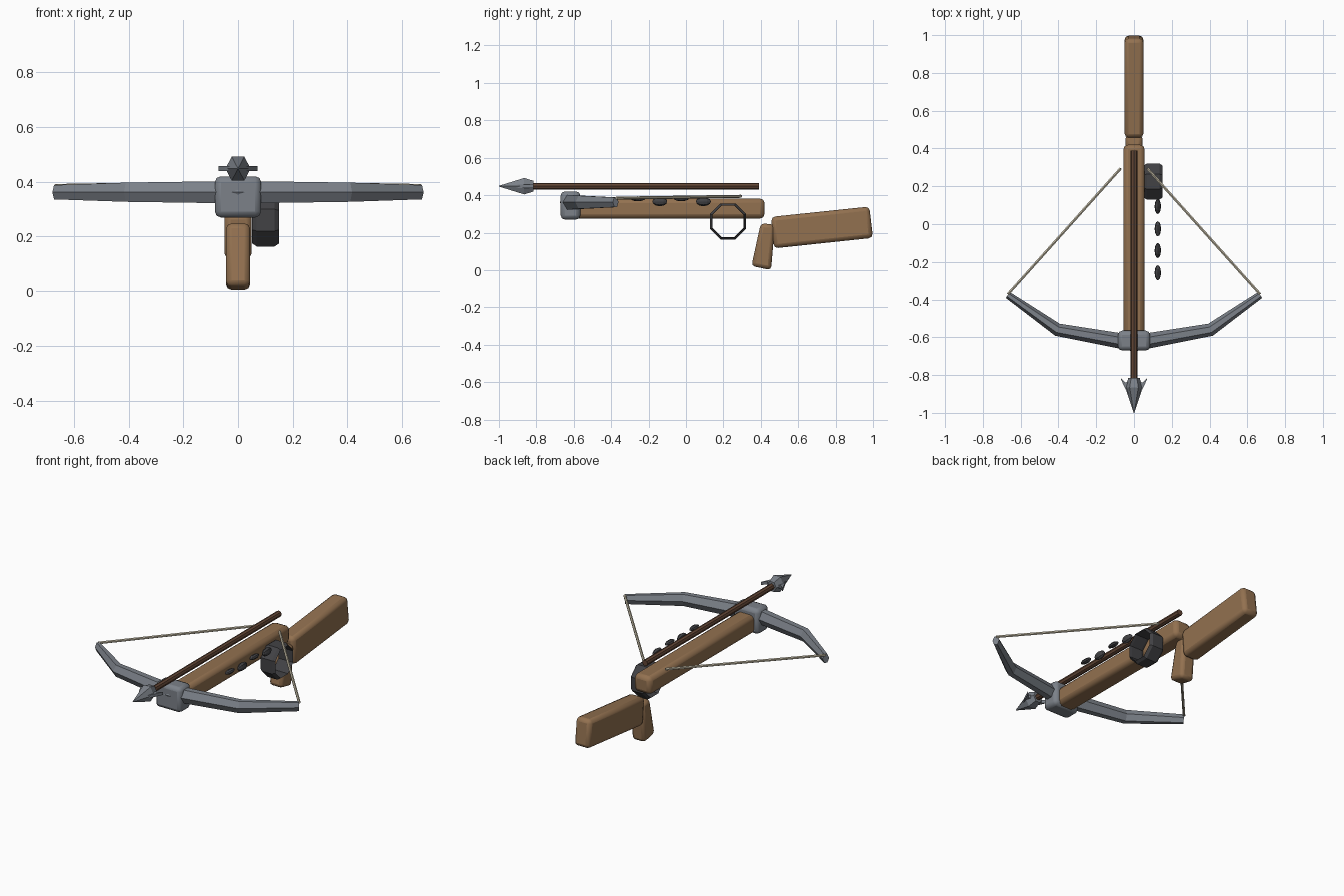
import bpy, bmesh, math
from mathutils import Vector, Matrix

if "Cube" in bpy.data.objects:
    bpy.data.objects.remove(bpy.data.objects["Cube"])


def mat(name, rgb):
    m = bpy.data.materials.new(name)
    m.diffuse_color = (*rgb, 1)
    m.use_nodes = True
    m.node_tree.nodes["Principled BSDF"].inputs["Base Color"].default_value = m.diffuse_color
    return m


WOOD = mat("wood", (0.29, 0.165, 0.08))
DARK_WOOD = mat("dark_wood", (0.12, 0.06, 0.035))
STEEL = mat("steel", (0.2, 0.22, 0.25))
IRON = mat("iron", (0.055, 0.055, 0.06))
CORD = mat("cord", (0.55, 0.5, 0.38))


def finish(name, bm, material, bevel=0, smooth=True):
    bmesh.ops.recalc_face_normals(bm, faces=bm.faces)
    me = bpy.data.meshes.new(name)
    bm.to_mesh(me)
    bm.free()
    me.materials.append(material)
    ob = bpy.data.objects.new(name, me)
    bpy.context.collection.objects.link(ob)
    if bevel:
        b = ob.modifiers.new("bevel", 'BEVEL')
        b.width, b.segments = bevel, 2
    if smooth:
        bpy.ops.object.select_all(action='DESELECT')
        ob.select_set(True)
        bpy.context.view_layer.objects.active = ob
        bpy.ops.object.shade_smooth_by_angle(angle=math.radians(30))
    return ob


def loft(name, rings, material, closed=False, bevel=0, smooth=False):
    """Skin a list of equal-length point rings; cap the ends unless closed."""
    bm = bmesh.new()
    vs = [[bm.verts.new(p) for p in r] for r in rings]
    n, m = len(rings[0]), len(rings)
    for i in range(m if closed else m - 1):
        a, b = vs[i], vs[(i + 1) % m]
        for j in range(n):
            k = (j + 1) % n
            bm.faces.new((a[j], a[k], b[k], b[j]))
    if not closed:
        bm.faces.new(vs[0])
        bm.faces.new(vs[-1])
    return finish(name, bm, material, bevel, smooth)


def side_prism(name, profile, half, material, bevel):
    """Extrude a (y, z) side profile across x."""
    return loft(name, [[(x, y, z) for y, z in profile] for x in (-half, half)],
                material, bevel=bevel, smooth=True)


def rod(name, a, b, r, sides, material):
    a, b = Vector(a), Vector(b)
    bm = bmesh.new()
    bmesh.ops.create_cone(bm, cap_ends=True, segments=sides, radius1=r, radius2=r,
                          depth=(b - a).length,
                          matrix=Matrix.Translation((a + b) / 2) @
                          (b - a).to_track_quat('Z', 'Y').to_matrix().to_4x4())
    return finish(name, bm, material)


# Wooden body
side_prism("tiller", [(-0.64, 0.275), (0.42, 0.275), (0.42, 0.382), (-0.64, 0.382)],
           0.056, WOOD, 0.024)
side_prism("butt", [(0.47, 0.116), (1.0, 0.172), (0.98, 0.339), (0.455, 0.284)],
           0.05, WOOD, 0.022)
side_prism("grip", [(0.35, 0.022), (0.455, 0.0), (0.475, 0.243), (0.4, 0.25)],
           0.044, WOOD, 0.02)

# Steel nose block holding the bow
side_prism("nose_block", [(-0.67, 0.27), (-0.565, 0.27), (-0.565, 0.42), (-0.67, 0.42)],
           0.085, STEEL, 0.022)

# Bow limbs: tapered hexagonal section along a bent path
path = [(0, -0.632, 0.043, 0.041), (0.405, -0.56, 0.034, 0.035), (0.668, -0.376, 0.019, 0.026)]
path = [(-x, y, w, h) for x, y, w, h in path[:0:-1]] + path
rings = []
for i, (x, y, w, h) in enumerate(path):
    p, q = path[max(i - 1, 0)], path[min(i + 1, len(path) - 1)]
    t = Vector((q[0] - p[0], q[1] - p[1])).normalized()
    side = Vector((-t.y, t.x))
    rings.append([(x + side.x * w * c, y + side.y * w * c, 0.362 + h * s)
                  for c, s in ((1, 0), (.45, 1), (-.45, 1), (-1, 0), (-.45, -1), (.45, -1))])
loft("bow_limbs", rings, STEEL)

# Bowstring halves
for s, label in ((-1, "left"), (1, "right")):
    rod("string_" + label, (s * 0.668, -0.372, 0.384), (s * 0.07, 0.295, 0.394), 0.008, 6, CORD)

# Bolt shaft
rod("bolt_shaft", (0, -0.83, 0.448), (0, 0.39, 0.448), 0.018, 8, DARK_WOOD)

# Bolt head: hexagonal double taper
loft("bolt_head", [[(r * math.cos(j * math.pi / 3), y, 0.448 + 1.1 * r * math.sin(j * math.pi / 3))
                    for j in range(6)]
                   for y, r in ((-1.0, 0.002), (-0.865, 0.046), (-0.815, 0.03))], STEEL)

# Barbs on both sides of the head
for s, label in ((-1, "left"), (1, "right")):
    outline = [(0.015, -0.93), (0.05, -0.865), (0.072, -0.815), (0.045, -0.84), (0.02, -0.83)]
    loft("barb_" + label, [[(s * x, y, z) for x, y in outline] for z in (0.439, 0.457)], STEEL)

# Octagonal crank drum: thin open tube along x
section = [(0.052, 0.092), (0.068, 0.104), (0.134, 0.104), (0.15, 0.092), (0.134, 0.09), (0.068, 0.09)]
loft("crank_drum", [[(x, 0.225 + r * math.cos(a), 0.26 + r * math.sin(a)) for x, r in section]
                    for a in [(k + 0.5) * math.pi / 4 for k in range(8)]], IRON, closed=True)

# Row of links, alternately turned
for i, y in enumerate((0.093, -0.025, -0.14, -0.257)):
    rz, z = ((0.025, 0.366), (0.013, 0.381))[i % 2]
    bm = bmesh.new()
    bmesh.ops.create_uvsphere(bm, u_segments=8, v_segments=6, radius=1,
                              matrix=Matrix.Translation((0.126, y, z)) @
                              Matrix.Diagonal((0.017, 0.04, rz, 1)) @
                              Matrix.Rotation(math.pi / 2, 4, 'X'))
    finish(f"link_{i + 1}", bm, IRON, smooth=False)
